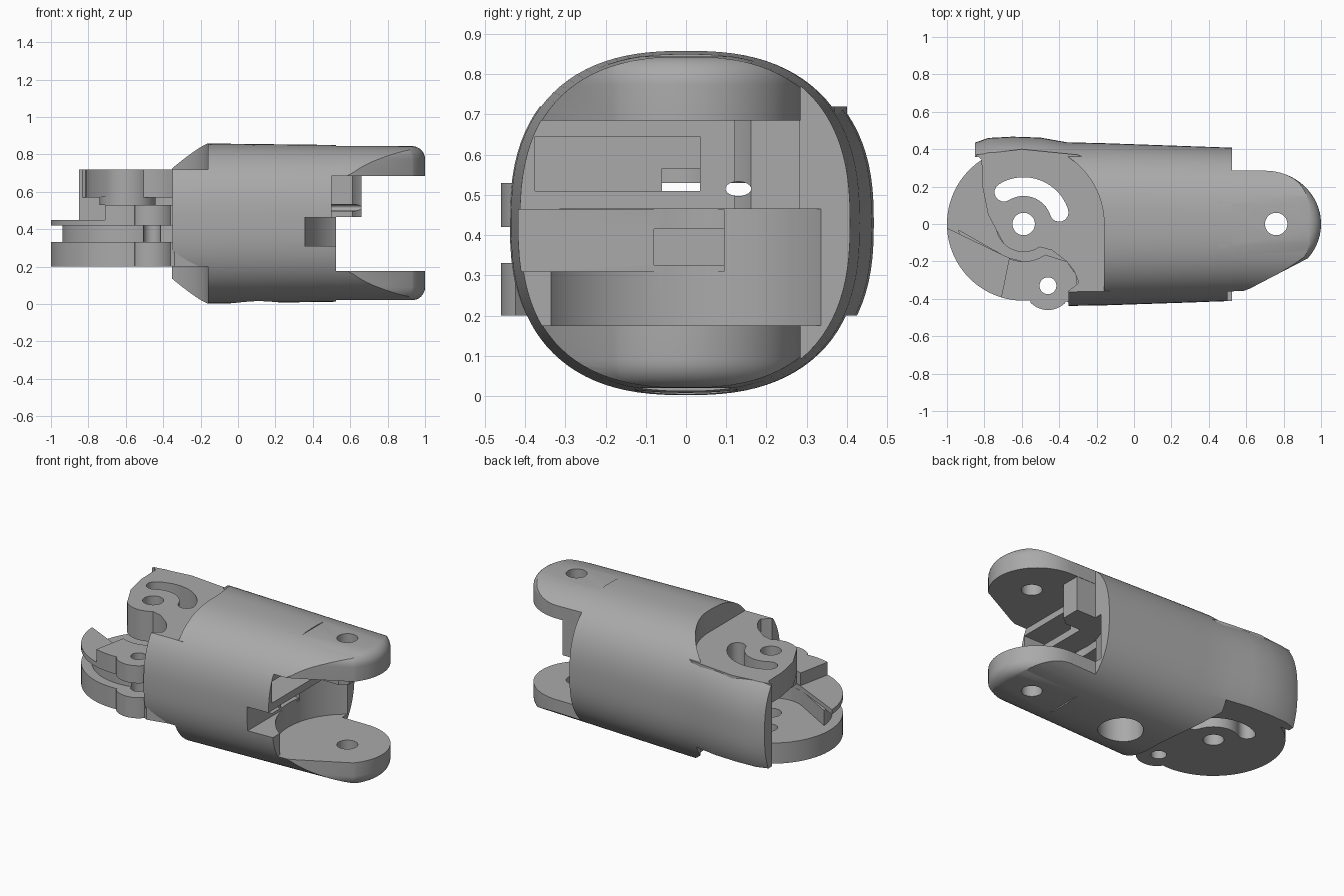
import bpy, bmesh, math
from math import sin, cos, pi, radians

if "Cube" in bpy.data.objects:
    bpy.data.objects.remove(bpy.data.objects["Cube"])

grey = bpy.data.materials.new("matte grey")
grey.use_nodes = True
COLOR = (0.4, 0.4, 0.4, 1)
grey.diffuse_color = COLOR
grey.node_tree.nodes["Principled BSDF"].inputs["Base Color"].default_value = COLOR

PIVOT = (-0.59, 0)   # hinge axis
KNUCKLE = (0.76, 0)  # fork axis
PIN = (-0.46, -0.33)


def arc(center, r, a, b, n=24, ry=None):
    ry = ry or r
    ts = [radians(a + (b - a) * i / n) for i in range(n + 1)]
    return [(center[0] + r * cos(t), center[1] + ry * sin(t)) for t in ts]


def loft(name, rings):
    """Closed solid through equal-length rings of points."""
    bm = bmesh.new()
    vs = [[bm.verts.new(p) for p in ring] for ring in rings]
    n = len(vs[0])
    for a, b in zip(vs, vs[1:]):
        for i in range(n):
            bm.faces.new((a[i], a[(i + 1) % n], b[(i + 1) % n], b[i]))
    bm.faces.new(vs[0])
    bm.faces.new(vs[-1])
    bmesh.ops.recalc_face_normals(bm, faces=bm.faces)
    mesh = bpy.data.meshes.new(name)
    bm.to_mesh(mesh)
    bm.free()
    mesh.materials.append(grey)
    ob = bpy.data.objects.new(name, mesh)
    bpy.context.collection.objects.link(ob)
    return ob


def prism(name, outline, z0, z1):
    return loft(name, [[(x, y, z) for x, y in outline] for z in (z0, z1)])


def rod(center, r, z0=-0.2, z1=1.1):
    return prism("cutter", arc(center, r, 0, 352.5, 47), z0, z1)


def box(name, x0, x1, y0, y1, z0, z1):
    return prism(name, [(x0, y0), (x1, y0), (x1, y1), (x0, y1)], z0, z1)


def combine(ob, others, op="DIFFERENCE"):
    """Apply booleans one by one and discard the helpers."""
    for other in others:
        mod = ob.modifiers.new("cut", "BOOLEAN")
        mod.operation, mod.object, mod.solver = op, other, "EXACT"
        bpy.context.view_layer.update()
        deps = bpy.context.evaluated_depsgraph_get()
        mesh = bpy.data.meshes.new_from_object(ob.evaluated_get(deps))
        ob.modifiers.clear()
        ob.data = mesh
        bpy.data.objects.remove(other)
    return ob


def section(x, back, front, top, bottom, n=96):
    """Squarish oval slice of the finger segment."""
    ring, mid, half = [], (top + bottom) / 2, (top - bottom) / 2
    for i in range(n):
        c, s = cos(2 * pi * i / n), sin(2 * pi * i / n)
        w = back if c > 0 else front
        ring.append((x, math.copysign(w * abs(c) ** 0.8, c),
                     mid + math.copysign(half * abs(s) ** 0.8, s)))
    return ring


def pivot_cuts():
    """Hinge hole and curved slot."""
    slot = arc(PIVOT, 0.25, 18, 122) + arc((-0.696, 0.17), 0.05, 122, 302, 8)[1:-1]
    slot += arc(PIVOT, 0.15, 122, 18) + arc((-0.4, 0.062), 0.05, 198, 378, 8)[1:-1]
    return [rod(PIVOT, 0.06), prism("cutter", slot, -0.2, 1.1)]


# Main sleeve, bulging into a back wall beside the hinge
sleeve = loft("sleeve", [section(*s) for s in (
    (-0.85, 0.435, 0.43, 0.86, 0), (-0.78, 0.46, 0.43, 0.86, 0),
    (-0.65, 0.467, 0.435, 0.86, 0), (-0.5, 0.462, 0.437, 0.86, 0),
    (-0.36, 0.437, 0.438, 0.86, 0), (-0.16, 0.432, 0.435, 0.858, 0.002),
    (0.525, 0.408, 0.412, 0.85, 0.012))])
shoulder = [(-0.16, -0.6)] + arc(PIVOT, 0.43, 0, 56.5)
shoulder += [(-0.345, 0.6), (-1, 0.6), (-1, -0.6)]
cavity = [(-0.35, -0.6)] + arc(PIVOT, 0.43, -56, 56) + [(-1, 0.36), (-1, -0.6)]
oval = [[(x, 0.13 + 0.032 * cos(t), 0.515 + 0.018 * sin(t))
         for t in [2 * pi * i / 24 for i in range(24)]] for x in (-0.4, 0.8)]
combine(sleeve, [
    prism("cutter", shoulder, 0.72, 1.1),
    prism("cutter", shoulder, -0.2, 0.2),
    prism("cutter", cavity, 0.1, 0.8),
    rod(KNUCKLE, 0.41, 0.175, 0.465),
    box("cutter", 0.355, 0.7, -0.6, 0.095, 0.31, 0.463),
    box("cutter", 0.2, 0.5, -0.08, 0.095, 0.325, 0.415),
    box("cutter", 0.5, 0.7, -0.6, 0.12, 0.464, 0.685),
    box("cutter", 0.1, 0.7, -0.375, 0.035, 0.51, 0.645),
    box("cutter", -0.4, 0.2, -0.06, 0.035, 0.51, 0.565),
    rod((0.1, 0), 0.13, -0.2, 0.28),
    loft("cutter", oval)])

# Fork prongs: rounded plan outline trimmed by the sleeve shape
prongs = loft("fork_prongs", [section(*s) for s in (
    (0.45, 0.41, 0.414, 0.851, 0.011), (0.525, 0.408, 0.412, 0.85, 0.012),
    (1.05, 0.4, 0.4, 0.842, 0.022))])
plan = arc((0.7, 0), 0.3, 90, -40, 32, 0.285)
plan += [(0.62, -0.345), (0.58, -0.36), (0.4, -0.36), (0.4, 0.285)]
rounding = []
R = 0.07
for side, order in ((-1, range(9)), (1, range(8, -1, -1))):
    for i in order:
        t = i / 8 * pi / 2
        inset = 1 - R * (1 - sin(t)) / 0.42
        z = 0.432 + side * (0.412 - R * (1 - cos(t)))
        rounding.append([(0.58 + (x - 0.58) * inset, y * inset, z) for x, y in plan])
combine(prongs, [loft("cutter", rounding)], "INTERSECT")
combine(prongs, [box("cutter", 0.3, 1.2, -0.6, 0.6, 0.175, 0.685), rod(KNUCKLE, 0.06)])

# Stop block between the prongs
stop = box("stop_block", 0.45, 0.66, 0.12, 0.283, 0.465, 0.7)
combine(stop, [loft("cutter", oval), rod((0.76, 0), 0.19)])

# Upper hinge plate with a boss under the hinge hole
upper = [(-0.845, 0.37), (-0.815, 0.345), (-0.81, 0.2), (-0.78, 0.05), (-0.7, -0.1)]
upper += arc(PIVOT, 0.15, 230, 305, 12)
upper += [(-0.44, -0.14), (-0.36, -0.2), (-0.32, -0.25), (-0.3, -0.3), (-0.3, -0.36),
          (-0.13, -0.36), (-0.13, 0.3), (-0.3, 0.37), (-0.6, 0.4)]
combine(prism("upper_hinge_plate", upper, 0.57, 0.72), pivot_cuts())
combine(prism("hinge_boss", arc(PIVOT, 0.15, 0, 352.5, 47), 0.53, 0.575), [rod(PIVOT, 0.06)])

# Lower hinge disc, widened around the pin
lower = arc(PIVOT, 0.41, 62, 275, 48) + arc(PIN, 0.13, 225, 320, 12)
lower += [(-0.34, -0.425), (-0.13, -0.38), (-0.13, 0.37), (-0.35, 0.37)]
combine(prism("lower_hinge_disc", lower, 0.2, 0.33), pivot_cuts() + [rod(PIN, 0.045)])

# Raised wedge, pin ear and the recessed core that carries them
inner = arc(PIVOT, 0.2, 247, 305, 12)
wedge = arc(PIVOT, 0.41, 183, 254) + [(-0.62, -0.3), (-0.6, -0.198), (-0.67, -0.18)]
prism("wedge_plate", wedge, 0.42, 0.45)
ear = arc(PIVOT, 0.41, 253, 275, 8) + arc(PIN, 0.13, 225, 320, 12)
ear += [(-0.33, -0.42), (-0.3, -0.36), (-0.31, -0.27), (-0.36, -0.2)] + inner[::-1]
combine(prism("pin_ear", ear, 0.42, 0.53), [rod(PIN, 0.045)])
core = arc(PIVOT, 0.35, 185, 290) + [(-0.32, -0.34), (-0.32, -0.25)] + inner[::-1]
combine(prism("groove_core", core, 0.325, 0.425), [rod(PIN, 0.045)])

# Smooth curved faces, keep machined edges crisp
for ob in bpy.context.collection.objects:
    if ob.type == "MESH" and grey.name in ob.data.materials:
        bpy.ops.object.select_all(action="DESELECT")
        ob.select_set(True)
        bpy.context.view_layer.objects.active = ob
        bpy.ops.object.shade_smooth_by_angle(angle=radians(30))
